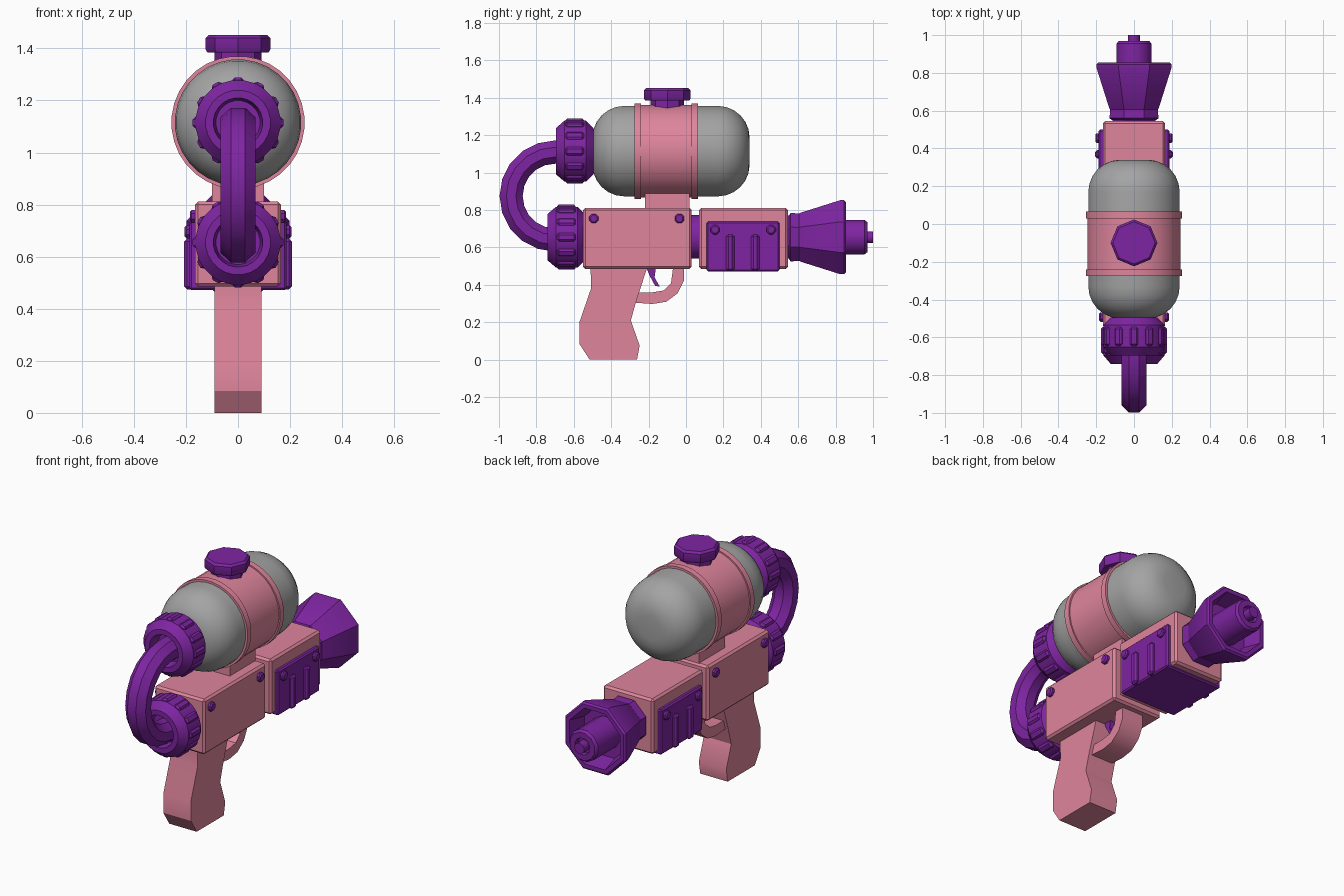
import bpy, bmesh, math
from mathutils import Matrix, Vector

if "Cube" in bpy.data.objects:
    bpy.data.objects.remove(bpy.data.objects["Cube"])


def material(name, rgb):
    m = bpy.data.materials.new(name)
    m.diffuse_color = (*rgb, 1)
    m.use_nodes = True
    m.node_tree.nodes["Principled BSDF"].inputs["Base Color"].default_value = m.diffuse_color
    return m


PINK = material("pink plastic", (0.74, 0.235, 0.335))
PURPLE = material("purple plastic", (0.21, 0.018, 0.36))
GREY = material("grey tank", (0.37, 0.37, 0.37))


def finish(bm, name, mat):
    bmesh.ops.recalc_face_normals(bm, faces=bm.faces)
    me = bpy.data.meshes.new(name)
    bm.to_mesh(me)
    bm.free()
    me.materials.append(mat)
    me.shade_smooth()
    me.set_sharp_from_angle(angle=math.radians(31))
    ob = bpy.data.objects.new(name, me)
    bpy.context.collection.objects.link(ob)
    return ob


def add_box(bm, lo, hi, bevel=0.0, mat=Matrix()):
    lo, hi = Vector(lo), Vector(hi)
    m = mat @ Matrix.Translation((lo + hi) / 2) @ Matrix.Diagonal((*(hi - lo), 1))
    vs = bmesh.ops.create_cube(bm, size=1, matrix=m)["verts"]
    if bevel:
        edges = list({e for v in vs for e in v.link_edges})
        bmesh.ops.bevel(bm, geom=edges, offset=bevel, segments=1, affect='EDGES')


def box(name, lo, hi, mat, bevel=0.0):
    bm = bmesh.new()
    add_box(bm, lo, hi, bevel)
    return finish(bm, name, mat)


def add_lathe(bm, profile, sides, m=Matrix(), phase=0.5):
    """Revolve (radius, height) points around local z."""
    rings = []
    for r, h in profile:
        if r == 0:
            rings.append([bm.verts.new(m @ Vector((0, 0, h)))] * sides)
        else:
            angs = [2 * math.pi * (i + phase) / sides for i in range(sides)]
            rings.append([bm.verts.new(m @ Vector((r * math.cos(a), r * math.sin(a), h))) for a in angs])
    for a, b in zip(rings, rings[1:]):
        for i in range(sides):
            j = (i + 1) % sides
            f = list(dict.fromkeys((a[i], a[j], b[j], b[i])))
            if len(f) > 2:
                bm.faces.new(f)


def along_y(z):
    return Matrix.Translation((0, 0, z)) @ Matrix.Rotation(-math.pi / 2, 4, 'X')


def lathe(name, profile, sides, m, mat, phase=0.5):
    bm = bmesh.new()
    add_lathe(bm, profile, sides, m, phase)
    return finish(bm, name, mat)


def prism(name, pts, half, mat):
    """Side profile of (y, z) points, extruded across x."""
    bm = bmesh.new()
    f = bm.faces.new([bm.verts.new((-half, y, z)) for y, z in pts])
    new = bmesh.ops.extrude_face_region(bm, geom=[f])["geom"]
    bmesh.ops.translate(bm, vec=(2 * half, 0, 0),
                        verts=[v for v in new if isinstance(v, bmesh.types.BMVert)])
    return finish(bm, name, mat)


TZ, BZ = 1.115, 0.65   # tank axis and barrel axis heights

# tank with rounded ends
R, F = 0.243, 0.17
arc = [(R - F + F * math.sin(math.pi / 2 * k / 6), F - F * math.cos(math.pi / 2 * k / 6)) for k in range(7)]
lathe("tank", [(0, -0.5)] + [(r, -0.5 + d) for r, d in arc]
      + [(r, 0.34 - d) for r, d in reversed(arc)] + [(0, 0.34)], 32, along_y(TZ), GREY)

# band around the tank with a raised ring at each end
lathe("tank_band", [(0.235, -0.275), (0.256, -0.275), (0.256, -0.24), (0.248, -0.24), (0.248, 0.03),
                    (0.256, 0.03), (0.256, 0.065), (0.235, 0.065)], 32, along_y(TZ), PINK)
box("tank_mount", (-0.1, -0.22, 0.79), (0.1, 0.02, 0.92), PINK)

# filler cap
lathe("filler_cap", [(0, 1.33), (0.09, 1.33), (0.09, 1.385), (0.118, 1.385), (0.124, 1.395),
                     (0.124, 1.44), (0.112, 1.452), (0, 1.452)], 8,
      Matrix.Translation((0, -0.1, 0)), PURPLE, 0)


# ribbed collars at the back
def collar(name, y0, y1, z):
    bm = bmesh.new()
    add_lathe(bm, [(0, y0 + 0.07), (0.085, y0 + 0.07), (0.095, y0), (0.125, y0), (0.164, y0 + 0.045),
                   (0.164, y1 - 0.04), (0.125, y1), (0, y1)], 24, along_y(z))
    mid = (y0 + y1) / 2
    for k in range(12):
        m = Matrix.Translation((0, 0, z)) @ Matrix.Rotation(k * math.pi / 6, 4, 'Y')
        add_box(bm, (0.15, mid - 0.05, -0.022), (0.174, mid + 0.05, 0.022), 0.01, m)
    finish(bm, name, PURPLE)


collar("tank_collar", -0.695, -0.495, TZ)
collar("body_collar", -0.74, -0.54, 0.655)

# curved hose joining the collars
path = [(-0.6, 1.11)] + [(-0.7 - 0.235 * math.sin(a), 0.875 + 0.235 * math.cos(a))
                         for a in (math.pi * k / 10 for k in range(11))] + [(-0.6, 0.64)]
bm = bmesh.new()
rings = []
for i, (y, z) in enumerate(path):
    a, b = path[max(i - 1, 0)], path[min(i + 1, len(path) - 1)]
    t = Vector((0, b[0] - a[0], b[1] - a[1])).normalized()
    n = t.cross(Vector((1, 0, 0)))
    rings.append([bm.verts.new(Vector((0.072 * math.cos(q), y, z)) + n * 0.067 * math.sin(q))
                  for q in (math.pi * (k + 0.5) / 4 for k in range(8))])
for a, b in zip(rings, rings[1:]):
    for k in range(8):
        bm.faces.new((a[k], a[k - 1], b[k - 1], b[k]))
bm.faces.new(rings[0])
bm.faces.new(rings[-1])
finish(bm, "hose", PURPLE)

# main body, front block and the joint between them
box("main_body", (-0.165, -0.55, 0.485), (0.165, 0.03, 0.812), PINK, 0.012)
box("front_block", (-0.165, 0.07, 0.485), (0.165, 0.545, 0.812), PINK, 0.012)
lathe("body_joint", [(0, 0), (0.118, 0), (0.118, 0.1), (0, 0.1)], 16, along_y(0.657), PURPLE)

# pump grip wrapped round the front block, with ribs
bm = bmesh.new()
add_box(bm, (-0.187, 0.11, 0.472), (0.187, 0.5, 0.738), 0.008)
for y in (0.237, 0.37):
    add_box(bm, (-0.207, y - 0.022, 0.474), (0.207, y + 0.022, 0.67), 0.012)
finish(bm, "pump_grip", PURPLE)

# bolts on both sides
bm = bmesh.new()
for y, z, x in ((-0.493, 0.755, 0.165), (-0.035, 0.755, 0.165), (0.155, 0.695, 0.185), (0.455, 0.695, 0.185)):
    for s in (-1, 1):
        m = Matrix.Translation((s * x, y, z)) @ Matrix.Rotation(s * math.pi / 2, 4, 'Y')
        add_lathe(bm, [(0, -0.01), (0.027, -0.01), (0.027, 0.013), (0.019, 0.02), (0, 0.02)], 8, m)
finish(bm, "bolts", PURPLE)

# flared muzzle, hollow, with an inner barrel and tip
k8 = 1 / math.cos(math.pi / 8)
muzzle = [(0, 0.53), (0.115, 0.53), (0.115, 0.55), (0.13, 0.56), (0.126, 0.605), (0.13, 0.61), (0.198, 0.825),
          (0.198, 0.845), (0.188, 0.855), (0.165, 0.855), (0.14, 0.75), (0, 0.75)]
lathe("muzzle", [(r * k8, y) for r, y in muzzle], 8, along_y(0.655), PURPLE)
lathe("inner_barrel", [(0, 0.72), (0.095, 0.72), (0.095, 0.955), (0.083, 0.97), (0.05, 0.97), (0.045, 0.95),
                       (0.032, 0.95), (0.032, 1.0), (0, 1.0)], 12, along_y(0.655), PURPLE)

# handle
prism("handle", [(-0.51, 0.5), (-0.508, 0.38), (-0.57, 0.2), (-0.57, 0.085), (-0.515, 0), (-0.262, 0),
                 (-0.248, 0.075), (-0.295, 0.21), (-0.27, 0.3), (-0.205, 0.5)], 0.09, PINK)

# trigger guard and trigger
prism("trigger_guard", [(-0.01, 0.5), (-0.012, 0.42), (-0.045, 0.355), (-0.105, 0.31), (-0.18, 0.298),
                        (-0.275, 0.305), (-0.265, 0.36), (-0.18, 0.36), (-0.12, 0.37), (-0.08, 0.41),
                        (-0.068, 0.5)], 0.07, PINK)
prism("trigger", [(-0.215, 0.5), (-0.16, 0.5), (-0.168, 0.44), (-0.14, 0.39), (-0.165, 0.395),
                  (-0.195, 0.45)], 0.03, PURPLE)
